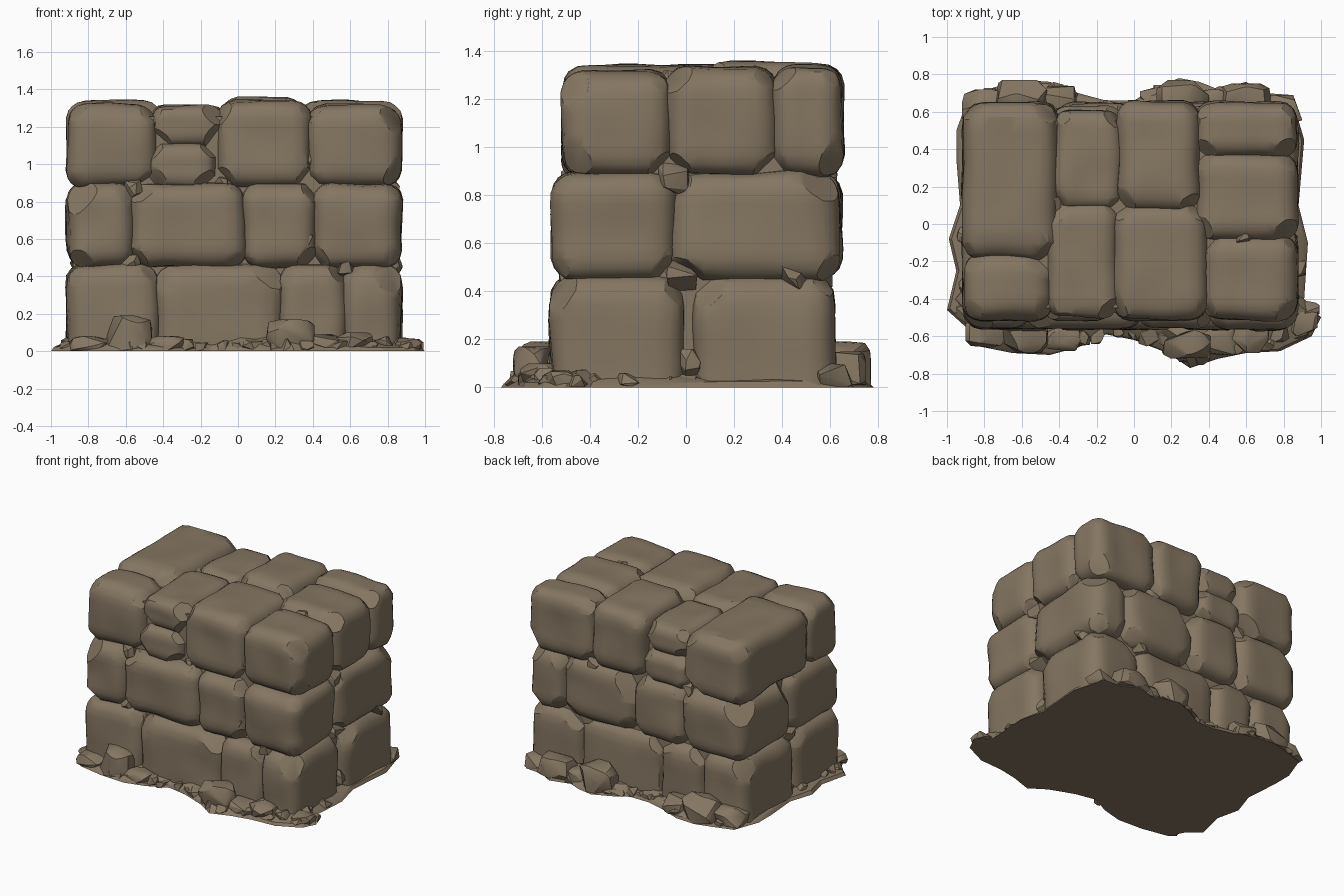
import bpy, bmesh, math, random
from mathutils import Vector, noise

if "Cube" in bpy.data.objects:
    bpy.data.objects.remove(bpy.data.objects["Cube"])

random.seed(11)
stone_mat = bpy.data.materials.new("brown_stone")
stone_mat.diffuse_color = (0.235, 0.182, 0.122, 1)
stone_mat.use_nodes = True
stone_mat.node_tree.nodes["Principled BSDF"].inputs["Base Color"].default_value = stone_mat.diffuse_color


def finish(bm, name, angle):
    bmesh.ops.recalc_face_normals(bm, faces=bm.faces)
    me = bpy.data.meshes.new(name)
    bm.to_mesh(me)
    bm.free()
    me.materials.append(stone_mat)
    me.shade_smooth()
    me.set_sharp_from_angle(angle=math.radians(angle))
    ob = bpy.data.objects.new(name, me)
    bpy.context.collection.objects.link(ob)
    return ob


def block(name, x0, x1, y0, y1, z0, z1, chips=1):
    """Worn block: gridded cube pulled to a rounded box, roughened, corners chipped."""
    grow = 0.014
    lo = Vector((x0, y0, z0)) - Vector((grow,) * 3)
    hi = Vector((x1, y1, z1)) + Vector((grow,) * 3)
    mid, half = (lo + hi) / 2, (hi - lo) / 2
    rad = min(0.1, 0.7 * min(half))
    bm = bmesh.new()
    bmesh.ops.create_cube(bm, size=2)
    bmesh.ops.subdivide_edges(bm, edges=bm.edges, cuts=9, use_grid_fill=True)
    seed = Vector([random.uniform(-50, 50) for _ in range(3)])
    for v in bm.verts:
        p = Vector([v.co[i] * half[i] for i in range(3)])
        c = Vector([max(-half[i] + rad, min(half[i] - rad, p[i])) for i in range(3)])
        d = (p - c).normalized()
        v.co = c + d * (rad + 0.018 * noise.noise(p * 4 + seed))
    # flat chips: every corner worn a little, some knocked off deeply
    corners = [Vector((a, b, c)) for a in (-1, 1) for b in (-1, 1) for c in (-1, 1)]
    deep = random.sample(range(8), chips)
    for k, s in enumerate(corners):
        n = Vector([s[i] * random.uniform(0.5, 1) for i in range(3)]).normalized()
        far = max(v.co.dot(n) for v in bm.verts)
        cut = random.uniform(0.035, 0.065) if k in deep else random.uniform(0.008, 0.03)
        cut = min(cut, 0.3 * min(half))
        res = bmesh.ops.bisect_plane(bm, geom=bm.verts[:] + bm.edges[:] + bm.faces[:],
                                     plane_co=n * (far - cut),
                                     plane_no=n, clear_outer=True)
        rim = [e for e in res["geom_cut"] if isinstance(e, bmesh.types.BMEdge)]
        bmesh.ops.edgeloop_fill(bm, edges=rim)
    for v in bm.verts:
        v.co += mid
        v.co.z = max(v.co.z, 0.004)
    finish(bm, name, 32)


def chunk(name, x, y, z, sx, sy, sz, points=16):
    """Angular loose stone: convex hull of random points on an ellipsoid."""
    bm = bmesh.new()
    for _ in range(points):
        d = Vector([random.gauss(0, 1) for _ in range(3)]).normalized()
        d = Vector([max(-0.8, min(0.8, k)) / 0.8 for k in d])
        bm.verts.new((x + d.x * sx, y + d.y * sy, max(0.002, z + d.z * sz)))
    res = bmesh.ops.convex_hull(bm, input=bm.verts)
    junk = {g for g in res["geom_interior"] + res["geom_unused"]
            if isinstance(g, bmesh.types.BMVert)}
    bmesh.ops.delete(bm, geom=list(junk), context='VERTS')
    finish(bm, name, 28)


# Courses: z range, front y, back y, then (x0, x1, y split, top offset) for each row
XL, XR = -0.9, 0.858
courses = [
    ("bottom", -0.14, 0.452, -0.55, 0.6,
     [(XL, -0.43, 0.0, 0), (-0.43, 0.23, 0.0, 0), (0.23, 0.57, 0.0, 0), (0.57, XR, -0.025, 0)],
     [(XL, -0.55, 0.0, 0), (-0.55, -0.2, 0.0, 0), (-0.2, 0.45, 0.0, 0), (0.45, XR, 0.045, 0)]),
    ("middle", 0.46, 0.885, -0.545, 0.63,
     [(XL, -0.57, 0.05, 0), (-0.57, 0.03, 0.05, 0), (0.03, 0.41, 0.0, 0), (0.41, XR, -0.055, 0)],
     [(XL, -0.4, 0.05, 0), (-0.4, 0.0, 0.05, 0), (0.0, 0.58, 0.0, 0), (0.58, XR, -0.055, 0)]),
    ("top", 0.89, 1.318, -0.5, 0.64,
     [(XL, -0.45, -0.17, -0.01), (-0.1, 0.38, 0.09, 0.008), (0.38, XR, -0.07, -0.015)],
     [(XL, -0.42, -0.17, 0.005), (-0.075, 0.34, 0.09, 0.02), (0.34, XR, 0.37, 0.01)]),
]
for cname, z0, z1, yf, yb, front, back in courses:
    for i, (x0, x1, ys, dz) in enumerate(front):
        block(f"{cname}_front_block_{i}", x0, x1, yf, ys, z0, z1 + dz, random.randint(0, 2))
    for i, (x0, x1, ys, dz) in enumerate(back):
        block(f"{cname}_back_block_{i}", x0, x1, ys, yb, z0, z1 + dz, random.randint(0, 2))

# Stacked half-height stones and the middle side stone in the top course
block("front_half_block_low", -0.47, -0.13, -0.51, 0.09, 0.88, 1.1, 0)
block("front_half_block_high", -0.45, -0.1, -0.485, 0.09, 1.11, 1.3, 1)
block("back_half_block_low", -0.42, -0.08, 0.1, 0.625, 0.88, 1.1, 0)
block("back_half_block_high", -0.41, -0.08, 0.1, 0.595, 1.11, 1.295, 1)
block("top_side_block", 0.34, XR, -0.07, 0.37, 0.89, 1.318, 1)

# Solid core closing the joints
bm = bmesh.new()
bmesh.ops.create_cube(bm, size=1)
for v in bm.verts:
    v.co = Vector((v.co.x * 1.62 - 0.02, v.co.y * 1.0 + 0.05, (v.co.z + 0.5) * 1.25 + 0.005))
finish(bm, "wall_core", 30)

# Chips wedged in the joints: x, y, z, half size
for i, (x, y, z, r) in enumerate([
        (0.8, -0.05, 0.87, 0.065), (0.8, -0.02, 0.46, 0.07), (0.82, 0.45, 0.47, 0.06),
        (0.8, 0.0, 0.1, 0.06), (0.42, -0.44, 1.05, 0.055), (0.36, -0.48, 0.58, 0.06),
        (-0.56, -0.47, 0.87, 0.05), (0.57, -0.48, 0.45, 0.05), (-0.1, -0.44, 0.88, 0.05),
        (-0.84, -0.12, 0.88, 0.055), (-0.84, 0.02, 0.46, 0.06), (0.42, 0.55, 0.46, 0.06),
        (-0.42, 0.57, 0.88, 0.05), (0.34, 0.58, 0.88, 0.05), (0.58, -0.08, 1.26, 0.06),
        (0.4, 0.22, 1.25, 0.05), (-0.44, 0.1, 1.25, 0.05), (-0.57, -0.48, 0.47, 0.05)]):
    chunk(f"joint_chip_{i}", x, y, z, r, r, r, 14)

# Ground skirt: uneven outline sloping up to the wall
outline = [(-0.95, 0.5), (-0.88, 0.69), (-0.75, 0.73), (-0.6, 0.77), (-0.45, 0.76),
           (-0.3, 0.7), (-0.15, 0.66), (0, 0.66), (0.1, 0.72), (0.24, 0.78), (0.35, 0.76),
           (0.45, 0.72), (0.6, 0.76), (0.7, 0.7), (0.84, 0.69), (0.91, 0.45), (0.88, 0.1),
           (0.93, -0.1), (0.91, -0.4), (1.0, -0.5), (0.95, -0.6), (0.78, -0.68),
           (0.6, -0.69), (0.45, -0.72), (0.3, -0.77), (0.18, -0.69), (0, -0.62),
           (-0.15, -0.59), (-0.3, -0.66), (-0.45, -0.7), (-0.65, -0.69), (-0.85, -0.65),
           (-0.9, -0.55), (-1.0, -0.46), (-0.95, -0.25), (-0.99, -0.08), (-0.93, 0.1),
           (-0.95, 0.35)]
bm = bmesh.new()
rings = []
for scale, z in ((1, 0), (0.985, 0.02), (0.9, 0.055), (0.78, 0.085)):
    rings.append([bm.verts.new((x * scale, y * scale,
                                z * random.uniform(0.6, 1.4))) for x, y in outline])
for a, b in zip(rings, rings[1:]):
    for i in range(len(a)):
        j = (i + 1) % len(a)
        bm.faces.new((a[i], a[j], b[j], b[i]))
ends = [bm.faces.new(rings[0]), bm.faces.new(rings[-1])]
bmesh.ops.triangulate(bm, faces=ends)
finish(bm, "ground_skirt", 20)

# Larger fallen stones: x, y, half width, half depth, height
for i, (x, y, sx, sy, h) in enumerate([
        (-0.58, -0.61, 0.12, 0.08, 0.19), (0.28, -0.63, 0.13, 0.09, 0.17),
        (-0.8, -0.58, 0.1, 0.08, 0.08), (0.62, -0.6, 0.1, 0.09, 0.1),
        (0.91, -0.52, 0.07, 0.08, 0.07), (-0.38, -0.61, 0.1, 0.07, 0.08),
        (-0.6, 0.67, 0.14, 0.1, 0.18), (0.26, 0.67, 0.14, 0.1, 0.19),
        (0.6, 0.66, 0.14, 0.09, 0.15), (-0.8, 0.62, 0.12, 0.1, 0.13),
        (-0.4, 0.66, 0.1, 0.08, 0.12), (0.44, 0.65, 0.08, 0.07, 0.1),
        (0.8, 0.61, 0.1, 0.08, 0.1), (0.46, -0.62, 0.1, 0.08, 0.09)]):
    chunk(f"fallen_stone_{i}", x, y, h * 0.4, sx, sy, h * 0.6, 36)

# Small rubble scattered along the skirt, two stones per outline point
for i, (x, y) in enumerate(outline):
    x2, y2 = outline[(i + 1) % len(outline)]
    for j, t in enumerate((0.0, 0.5)):
        k = random.uniform(0.87, 0.94)
        r = random.uniform(0.04, 0.065)
        chunk(f"rubble_{i}_{j}", (x + (x2 - x) * t) * k, (y + (y2 - y) * t) * k, 0.02,
              r, r, random.uniform(0.03, 0.06), 14)
